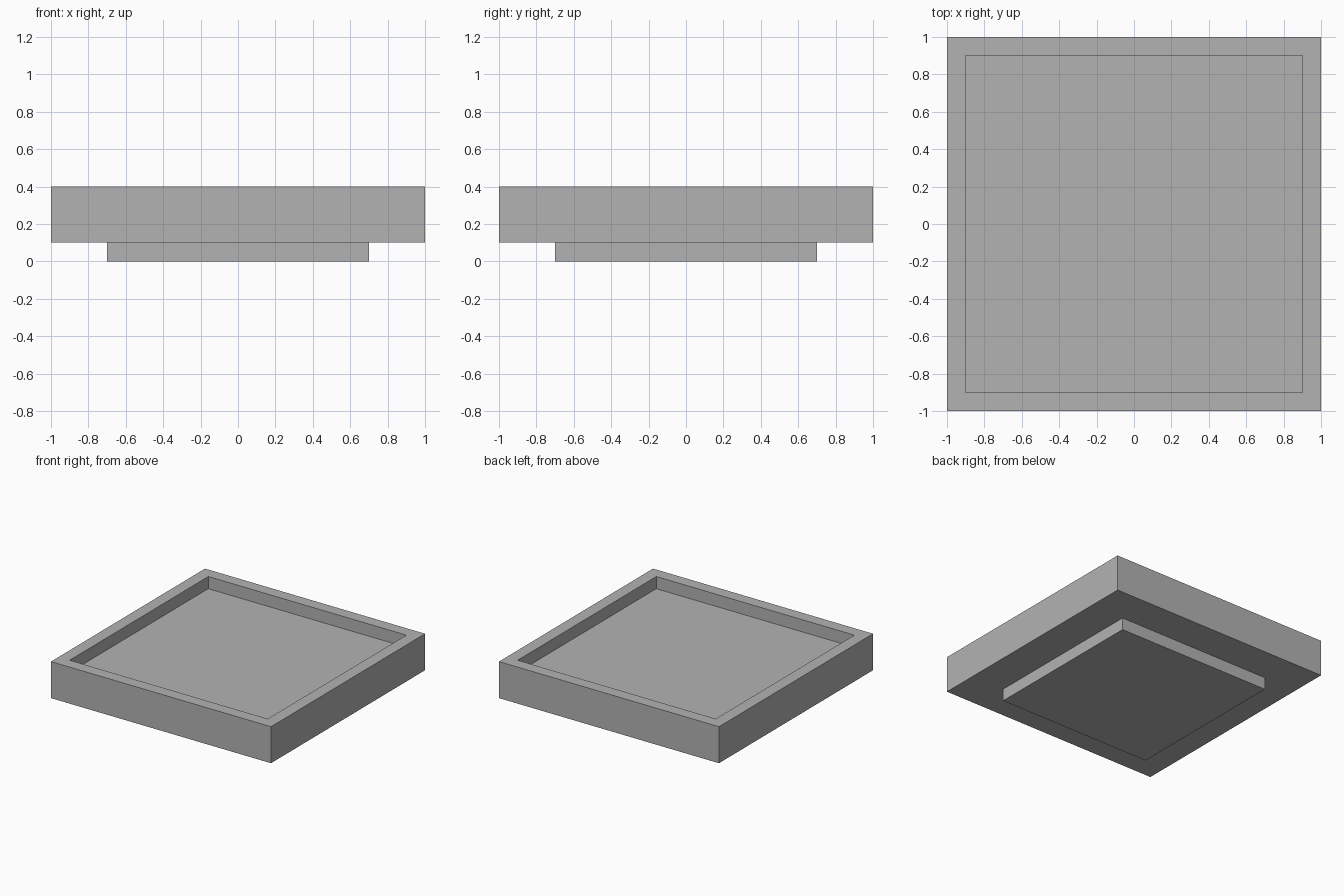
import bpy
import bmesh

cube = bpy.data.objects.get("Cube")
if cube:
    bpy.data.objects.remove(cube, do_unlink=True)

# Single plain grey
GREY = (0.45, 0.45, 0.45, 1.0)
grey = bpy.data.materials.new("plain_grey")
grey.use_nodes = True
grey.diffuse_color = GREY
grey.node_tree.nodes["Principled BSDF"].inputs["Base Color"].default_value = GREY


def square_solid(name, rings):
    """Stack square rings given as (half_width, z) and cap both ends."""
    bm = bmesh.new()
    loops = [[bm.verts.new((sx * h, sy * h, z))
              for sx, sy in ((-1, -1), (1, -1), (1, 1), (-1, 1))]
             for h, z in rings]
    for low, high in zip(loops, loops[1:]):
        for i in range(4):
            j = (i + 1) % 4
            bm.faces.new((low[i], low[j], high[j], high[i]))
    bm.faces.new(loops[0][::-1])
    bm.faces.new(loops[-1])
    bmesh.ops.recalc_face_normals(bm, faces=bm.faces)
    mesh = bpy.data.meshes.new(name)
    bm.to_mesh(mesh)
    bm.free()
    mesh.materials.append(grey)
    obj = bpy.data.objects.new(name, mesh)
    bpy.context.collection.objects.link(obj)
    return obj


# Tray: outer wall, flat rim, inner wall down to the recessed floor
square_solid("tray", [(1, 0.1), (1, 0.4), (0.9, 0.4), (0.9, 0.3)])

# Smaller square foot below the tray
square_solid("foot", [(0.7, 0), (0.7, 0.1)])
